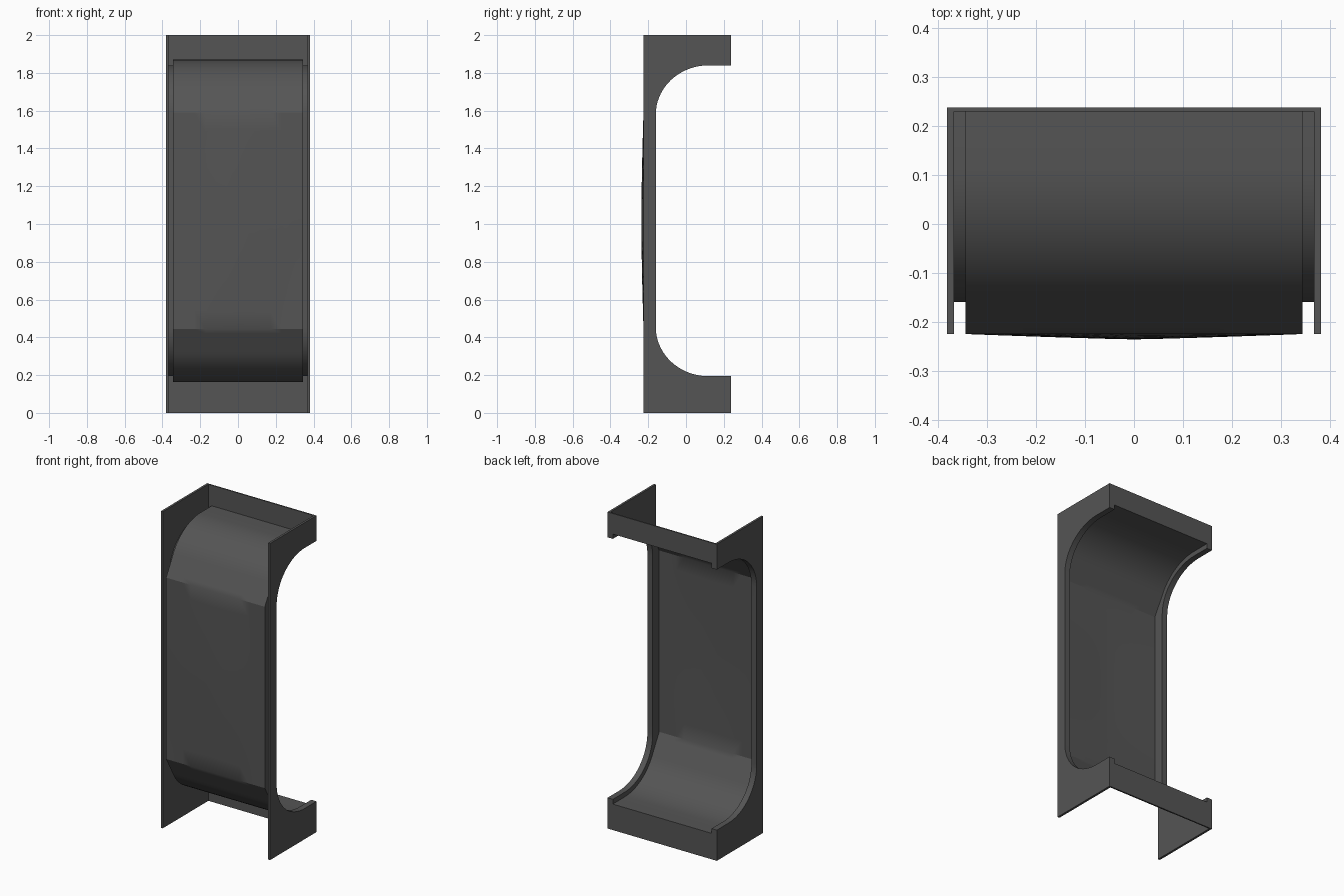
import bpy, bmesh
from math import sin, cos, pi

if "Cube" in bpy.data.objects:
    bpy.data.objects.remove(bpy.data.objects["Cube"])

W_OUT, W_IN, W_PANEL = 0.382, 0.368, 0.345   # half widths
Y_FRONT, Y_BACK, Y_BACK_IN = -0.225, 0.238, 0.230
ZC = 1.017                                    # mirror height of the opening

dark = bpy.data.materials.new("dark_grey")
dark.diffuse_color = (0.09, 0.09, 0.09, 1)
dark.use_nodes = True
dark.node_tree.nodes["Principled BSDF"].inputs["Base Color"].default_value = dark.diffuse_color


def finish(name, bm, smooth=False):
    bmesh.ops.remove_doubles(bm, verts=bm.verts, dist=1e-5)
    bmesh.ops.recalc_face_normals(bm, faces=bm.faces)
    me = bpy.data.meshes.new(name)
    bm.to_mesh(me)
    bm.free()
    me.materials.append(dark)
    ob = bpy.data.objects.new(name, me)
    bpy.context.collection.objects.link(ob)
    if smooth:
        bpy.ops.object.select_all(action='DESELECT')
        ob.select_set(True)
        bpy.context.view_layer.objects.active = ob
        bpy.ops.object.shade_smooth_by_angle(angle=0.5)
    return ob


def slab(name, points, offset):
    """Closed outline extruded by offset."""
    bm = bmesh.new()
    face = bm.faces.new([bm.verts.new(p) for p in points])
    ext = bmesh.ops.extrude_face_region(bm, geom=[face])
    bmesh.ops.translate(bm, vec=offset, verts=[v for v in ext['geom'] if isinstance(v, bmesh.types.BMVert)])
    return finish(name, bm)


def skin(name, rows):
    """Quads between successive rows of points."""
    bm = bmesh.new()
    grid = [[bm.verts.new(p) for p in r] for r in rows]
    for a, b in zip(grid, grid[1:]):
        for i in range(len(a) - 1):
            bm.faces.new((a[i], a[i + 1], b[i + 1], b[i]))
    return finish(name, bm, True)


# Matching (y, z) profiles: side opening and the deeper panel
opening = [(Y_BACK, 1.84)]
panel = [(Y_BACK_IN, 1.87)]
N = 18
for i in range(N + 1):
    a = i / N * pi / 2
    opening.append((0.12 - 0.28 * sin(a), 1.58 + 0.26 * cos(a)))
    t = max(0, (a - pi / 3) / (pi / 6))
    b = min(a, pi / 3)
    y, z = 0.12 - 0.31 * sin(b), 1.58 + 0.29 * cos(b)
    panel.append((y + t * (Y_FRONT - y), z + t * (1.59 - z)))
for i in range(1, 7):
    k = i / 6
    opening.append((-0.16, 1.58 + k * (ZC - 1.58)))
    panel.append((Y_FRONT, 1.59 + k * (ZC - 1.59)))


def mirrored(prof):
    return prof + [(y, 2 * ZC - z) for y, z in reversed(prof[:-1])]


opening, panel = mirrored(opening), mirrored(panel)

# Side plates, opening rims and recess walls
outline = [(Y_FRONT, 0), (Y_FRONT, 2), (Y_BACK, 2)] + opening + [(Y_BACK, 0)]
for s, side in ((-1, "left"), (1, "right")):
    slab(side + "_side_plate", [(s * W_IN, y, z) for y, z in outline], (s * (W_OUT - W_IN), 0, 0))
    skin(side + "_rim", [[(s * x, y, z) for y, z in opening] for x in (W_IN, W_PANEL)])
    skin(side + "_recess_wall", [[(s * W_PANEL, y, z) for y, z in p] for p in (opening, panel)])

# Curved panel with a slight crown at mid height
rows = []
for j in range(-6, 7):
    u = j / 6
    row = []
    for y, z in panel:
        d = abs(z - ZC) / 0.575
        crown = 0.011 * (1 - abs(u) ** 1.2) * max(0, cos(d * pi / 2)) if d < 1 else 0
        row.append((u * W_PANEL, y - crown, z))
    rows.append(row)
skin("curved_panel", rows)

# Notched back strips at top and bottom
for name, z_end, z_mid, z_side in (("bottom_back_strip", 0, 0.164, 2 * ZC - 1.84),
                                   ("top_back_strip", 2, 1.87, 1.84)):
    half = [(W_IN, z_end), (W_IN, z_side), (W_PANEL, z_side), (W_PANEL, z_mid)]
    pts = half + [(-x, z) for x, z in reversed(half)]
    slab(name, [(x, Y_BACK_IN, z) for x, z in pts], (0, Y_BACK - Y_BACK_IN, 0))
